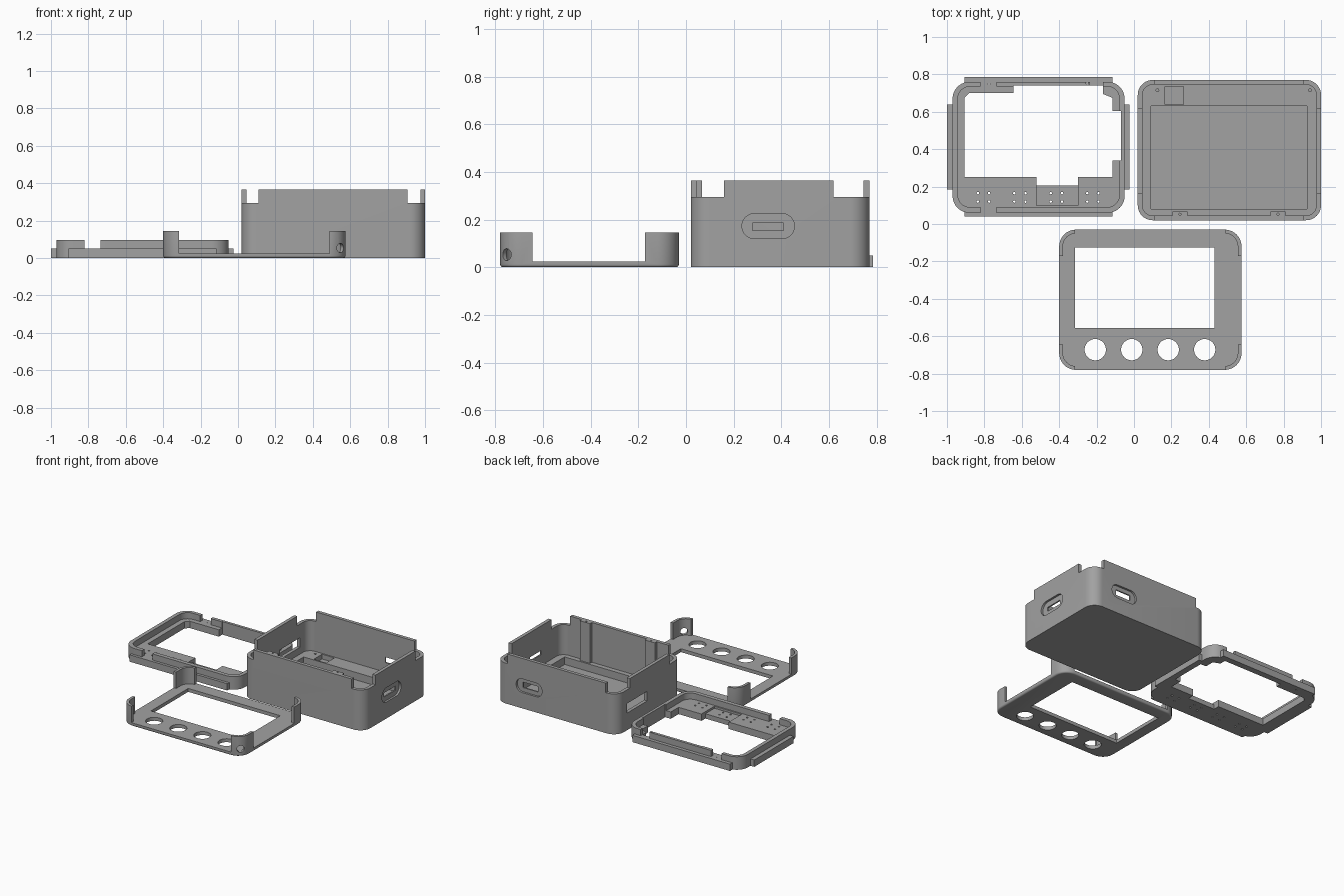
import bpy, bmesh, math

if "Cube" in bpy.data.objects:
    bpy.data.objects.remove(bpy.data.objects["Cube"])

grey = bpy.data.materials.new("plain grey")
grey.diffuse_color = (0.36, 0.36, 0.36, 1)
grey.use_nodes = True
grey.node_tree.nodes["Principled BSDF"].inputs["Base Color"].default_value = grey.diffuse_color


def rect(x0, x1, y0, y1, r=0.0, n=10):
    """Rectangle outline, with rounded corners when r is given."""
    if not r:
        return [(x0, y0), (x1, y0), (x1, y1), (x0, y1)]
    pts = []
    for i, (cx, cy) in enumerate([(x1 - r, y1 - r), (x0 + r, y1 - r),
                                  (x0 + r, y0 + r), (x1 - r, y0 + r)]):
        for k in range(n + 1):
            a = math.pi / 2 * (i + k / n)
            pts.append((cx + r * math.cos(a), cy + r * math.sin(a)))
    return pts


def circle(x, y, r, n=24):
    return [(x + r * math.cos(2 * math.pi * k / n), y + r * math.sin(2 * math.pi * k / n)) for k in range(n)]


def stack(name, layers, axis="z"):
    """Solid lofted through (outline, height) layers along an axis."""
    place = {"z": lambda u, v, w: (u, v, w),
             "x": lambda u, v, w: (w, u, v),
             "y": lambda u, v, w: (u, w, v)}[axis]
    bm = bmesh.new()
    rings = [[bm.verts.new(place(u, v, w)) for u, v in pts] for pts, w in layers]
    bm.faces.new(rings[0])
    bm.faces.new(rings[-1])
    n = len(rings[0])
    for a, b in zip(rings, rings[1:]):
        for k in range(n):
            bm.faces.new((a[k], a[(k + 1) % n], b[(k + 1) % n], b[k]))
    bmesh.ops.recalc_face_normals(bm, faces=bm.faces)
    me = bpy.data.meshes.new(name)
    bm.to_mesh(me)
    bm.free()
    me.materials.append(grey)
    ob = bpy.data.objects.new(name, me)
    bpy.context.collection.objects.link(ob)
    return ob


def prism(name, pts, z0, z1, axis="z"):
    return stack(name, [(pts, z0), (pts, z1)], axis)


def combine(ob, tool, op="DIFFERENCE"):
    """Apply a boolean and remove the tool."""
    mod = ob.modifiers.new("bool", "BOOLEAN")
    mod.operation, mod.object, mod.solver = op, tool, "EXACT"
    bpy.context.view_layer.objects.active = ob
    bpy.ops.object.modifier_apply(modifier=mod.name)
    bpy.data.objects.remove(tool)


def cut(ob, pts, z0, z1, axis="z"):
    combine(ob, prism("cutter", pts, z0, z1, axis))


def add(ob, pts, z0, z1):
    combine(ob, prism("addition", pts, z0, z1), "UNION")


def smooth(ob):
    bpy.ops.object.select_all(action="DESELECT")
    ob.select_set(True)
    bpy.context.view_layer.objects.active = ob
    bpy.ops.object.shade_smooth_by_angle(angle=math.radians(30))


# --- Deep case: shell, raised lips, battery pocket, ports ---
case = prism("case", rect(0.02, 1.0, 0.02, 0.77, 0.08), 0, 0.365)
cut(case, rect(0.045, 0.975, 0.045, 0.745, 0.055), 0.075, 0.5)
cut(case, rect(0.09, 0.925, 0.08, 0.63), 0.02, 0.2)
cut(case, rect(0.165, 0.265, 0.64, 0.735), 0.04, 0.2)
# screw ribs on the inside of the front wall
for x0, x1 in ((0.205, 0.285), (0.73, 0.81)):
    add(case, rect(x0, x1, 0.035, 0.067), 0.06, 0.365)
    cut(case, circle((x0 + x1) / 2, 0.052, 0.006, 12), 0.3, 0.5)
for x in (0.125, 0.94):
    cut(case, circle(x, 0.715, 0.008, 12), 0.04, 0.2)
# lowered corners leave a lip on every wall
for x0, x1 in ((-0.05, 0.11), (0.905, 1.05)):
    for y0, y1 in ((-0.05, 0.16), (0.62, 0.85)):
        cut(case, rect(x0, x1, y0, y1), 0.295, 0.5)
# right port, back port: pill recess with a slot; left card slot
cut(case, rect(0.235, 0.455, 0.12, 0.225, 0.052), 0.985, 1.1, "x")
cut(case, rect(0.28, 0.41, 0.155, 0.185), 0.94, 1.1, "x")
cut(case, rect(0.625, 0.835, 0.115, 0.215, 0.049), 0.755, 0.9, "y")
cut(case, rect(0.67, 0.79, 0.145, 0.185), 0.70, 0.9, "y")
cut(case, rect(0.42, 0.65, 0.125, 0.195), -0.05, 0.06, "x")
smooth(case)

# --- Front bezel: plate with rounded lower edge and corner walls ---
X0, X1, Y0, Y1, R = -0.40, 0.575, -0.78, -0.03, 0.09
layers = []
for k in range(5):
    a = math.pi / 2 * k / 4
    d = 0.012 * (1 - math.sin(a))
    layers.append((rect(X0 + d, X1 - d, Y0 + d, Y1 - d, R - d), 0.012 * (1 - math.cos(a))))
layers.append((rect(X0, X1, Y0, Y1, R), 0.145))
bezel = stack("bezel", layers)
t = 0.02
cut(bezel, rect(X0 + t, X1 - t, Y0 + t, Y1 - t, R - t), 0.025, 0.3)
cut(bezel, rect(-0.315, 0.49, -1, 0.2), 0.025, 0.3)
cut(bezel, rect(-0.6, 0.8, -0.645, -0.172), 0.025, 0.3)
cut(bezel, rect(-0.315, 0.43, -0.555, -0.125), -0.1, 0.1)
for i in range(4):
    cut(bezel, circle(-0.207 + 0.195 * i, -0.672, 0.057, 40), -0.1, 0.1)
# diagonal cable hole through the front right corner
hole = prism("cutter", circle(0, 0, 0.025), -0.07, 0.07)
hole.rotation_euler = (math.pi / 2, 0, math.pi / 4)
hole.location = (0.545, -0.75, 0.053)
bpy.context.view_layer.update()
combine(bezel, hole)
smooth(bezel)

# --- Middle frame: base ring, broken upper lip, side tabs ---
frame = prism("frame", rect(-0.97, -0.05, 0.06, 0.76, 0.09), 0, 0.095)
cut(frame, rect(-0.942, -0.078, 0.09, 0.735, 0.065), 0.05, 0.2)
# breaks in the lip
cut(frame, rect(-0.82, -0.735, -0.1, 0.9), 0.05, 0.2)
cut(frame, rect(-0.235, -0.165, 0.5, 0.9), 0.05, 0.2)
# stepped screen opening
opening = [(-0.905, 0.25), (-0.115, 0.25), (-0.115, 0.34), (-0.07, 0.34),
           (-0.07, 0.605), (-0.115, 0.605), (-0.115, 0.675), (-0.165, 0.695),
           (-0.165, 0.74), (-0.645, 0.74), (-0.645, 0.70), (-0.88, 0.70),
           (-0.905, 0.675)]
cut(frame, opening, -0.1, 0.2)
# connector notch and shallow recess in the button shelf
cut(frame, rect(-0.52, -0.30, 0.205, 0.30), -0.1, 0.2)
cut(frame, rect(-0.52, -0.30, 0.10, 0.30), 0.035, 0.2)
# pin holes, four pairs in two rows
for i in range(4):
    for dx in (0, 0.06):
        for y in (0.12, 0.165):
            cut(frame, circle(-0.835 + 0.195 * i + dx, y, 0.007, 8), -0.1, 0.2)
for x in (-0.775, -0.25):
    cut(frame, circle(x, 0.752, 0.007, 8), -0.1, 0.2)
# side tabs
add(frame, rect(-1.0, -0.96, 0.185, 0.64), 0, 0.05)
add(frame, rect(-0.06, -0.025, 0.185, 0.64), 0, 0.05)
add(frame, rect(-0.905, -0.115, 0.04, 0.07), 0, 0.05)
add(frame, rect(-0.905, -0.115, 0.75, 0.785), 0, 0.05)
smooth(frame)
